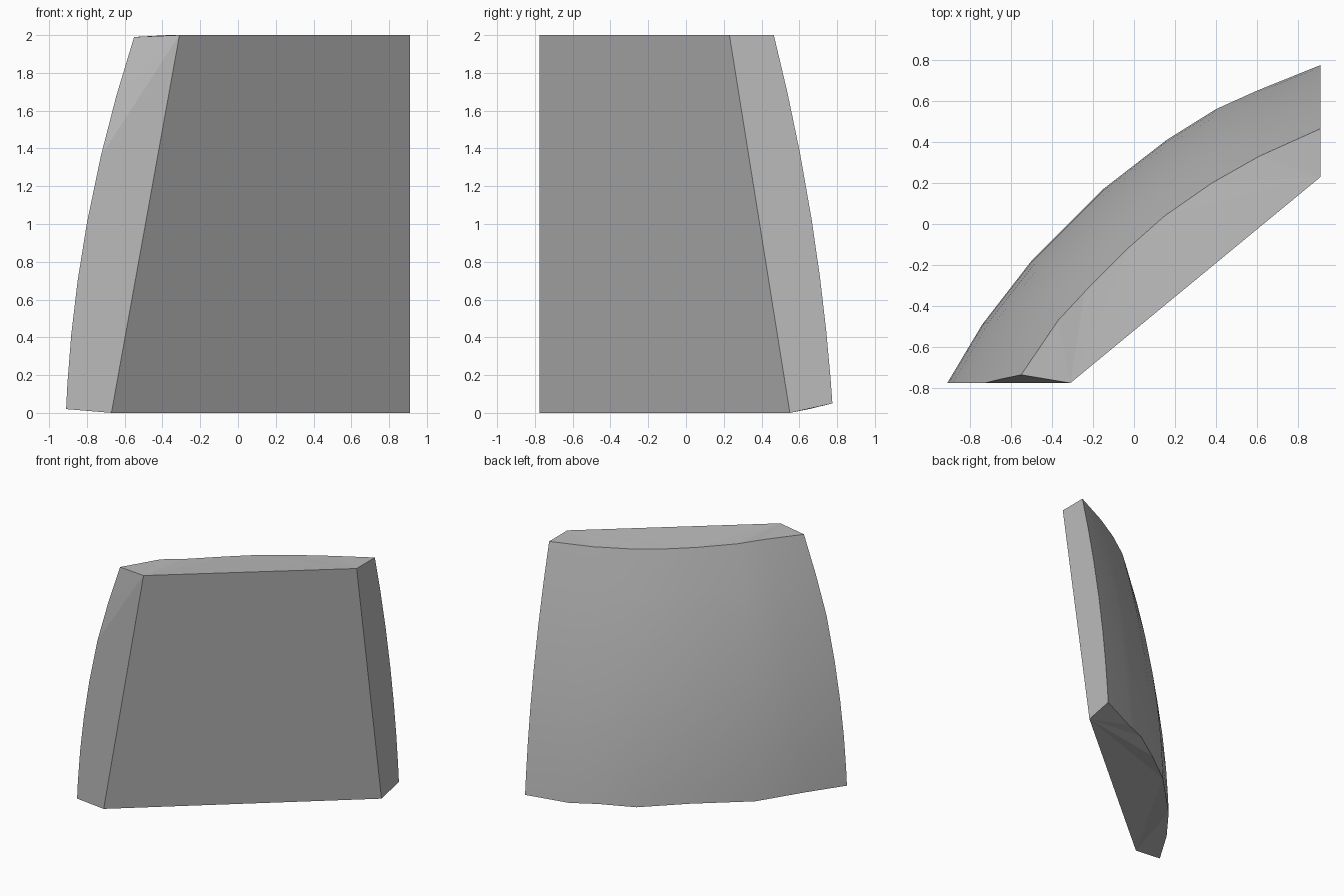
import bpy, bmesh, math
from mathutils import Vector

cube = bpy.data.objects.get("Cube")
if cube:
    bpy.data.objects.remove(cube, do_unlink=True)

# One plain grey stone
stone = bpy.data.materials.new("stone_grey")
stone.use_nodes = True
grey = (0.5, 0.5, 0.5, 1)
stone.diffuse_color = grey
stone.node_tree.nodes["Principled BSDF"].inputs["Base Color"].default_value = grey

# Outer curved edge at the base and at the top, from the left end to the right end
BASE = [(-.91, -.775, .02), (-.74, -.49, .03), (-.5, -.18, .01), (-.15, .17, .03),
        (.16, .41, .01), (.4, .56, .03), (.6, .65, .02), (.91, .775, .05)]
TOP = [(-.55, -.735, 1.99), (-.37, -.47, 2), (-.24, -.33, 1.985), (-.02, -.11, 1.98),
       (.15, .04, 1.98), (.38, .2, 1.98), (.61, .33, 1.985), (.91, .465, 2)]
ROWS = [0, .07, .2, .345, .5, .68, .84, 1]
LAST = len(BASE) - 1


def shell_point(col, t):
    """Point on the bulging outer skin, at height fraction t."""
    u = col / LAST
    p = Vector(BASE[col]).lerp(Vector(TOP[col]), t)
    bulge = (.07 - .025 * u) * 4 * t * (1 - t)
    p.x -= math.cos(u * math.pi / 2) * bulge
    p.y += math.sin(u * math.pi / 2) * bulge
    if col == 0:  # broken end stays upright, then tips back near the top
        p.y = -.775 + .04 * max(0, (p.z - 1.36) / .63)
    return p


bm = bmesh.new()

# Curved outer skin
grid = [[bm.verts.new(shell_point(c, t)) for t in ROWS] for c in range(LAST + 1)]
skin = []
for a, b in zip(grid, grid[1:]):
    for r in range(len(ROWS) - 1):
        skin.append(bm.faces.new((a[r], a[r + 1], b[r + 1], b[r])))

# Flat leaning front face
low_l, low_r, top_r, top_l = [bm.verts.new(p) for p in
                              ((-.67, -.775, 0), (.91, .55, 0), (.91, .23, 2), (-.31, -.775, 2))]
bm.faces.new((low_l, low_r, top_r, top_l))

# Top, base and both broken ends close the block
caps = [bm.faces.new([top_l, top_r] + [c[-1] for c in reversed(grid)]),
        bm.faces.new([low_r, low_l] + [c[0] for c in grid]),
        bm.faces.new([top_r, low_r] + grid[-1])]
bmesh.ops.triangulate(bm, faces=caps)

# Left end fans out from the upper front corner
left = [low_l] + grid[0]
for a, b in zip(left, left[1:]):
    bm.faces.new((top_l, a, b))

bmesh.ops.recalc_face_normals(bm, faces=bm.faces[:])

# Smooth skin with crisp borders
for f in skin:
    f.smooth = True
skin_set = set(skin)
for e in bm.edges:
    if not all(f in skin_set for f in e.link_faces):
        e.smooth = False

mesh = bpy.data.meshes.new("stone_shell_fragment")
bm.to_mesh(mesh)
bm.free()
mesh.materials.append(stone)
fragment = bpy.data.objects.new("stone_shell_fragment", mesh)
bpy.context.collection.objects.link(fragment)
